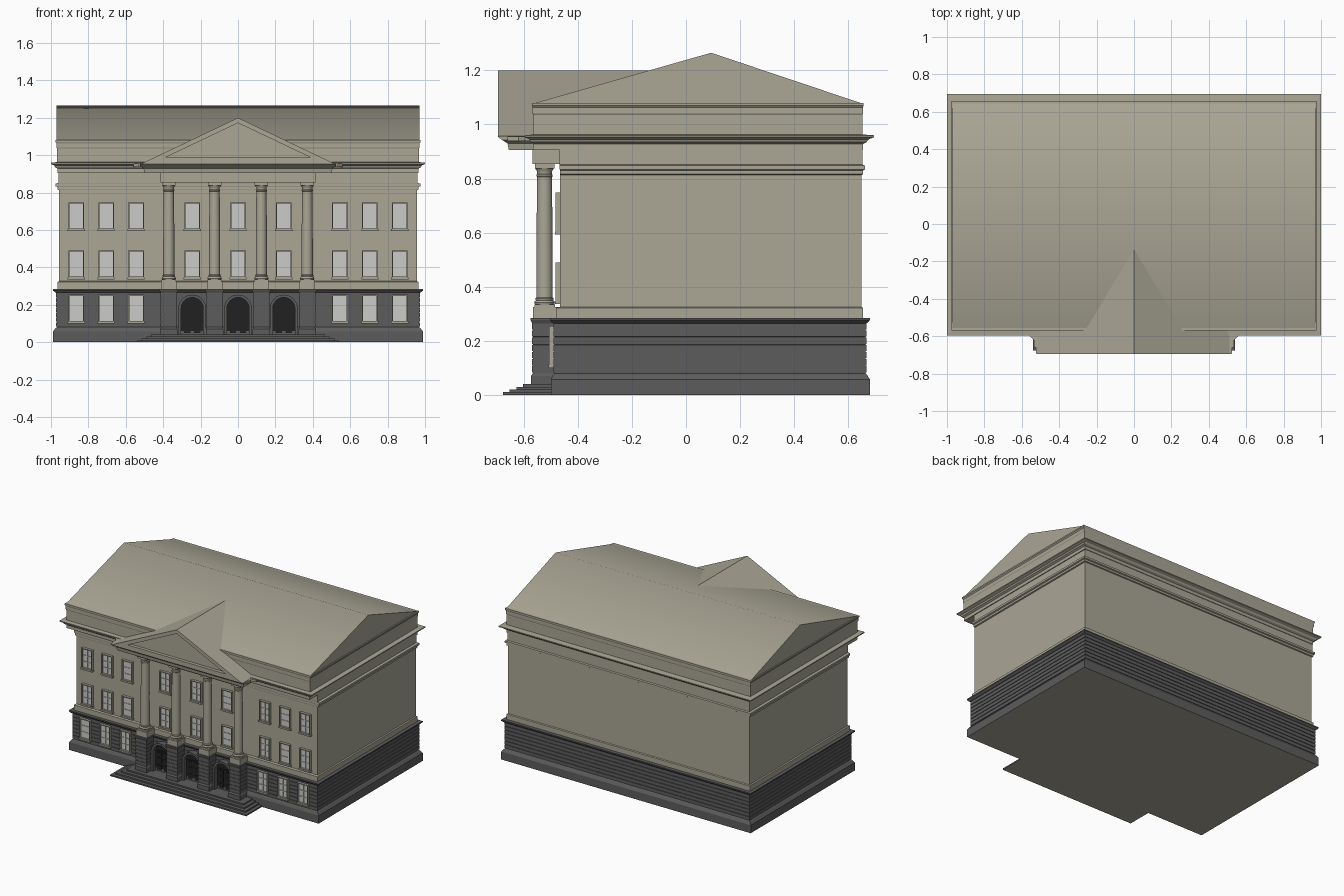
import bpy, bmesh, math

if "Cube" in bpy.data.objects:
    bpy.data.objects.remove(bpy.data.objects["Cube"])


def material(name, rgb):
    m = bpy.data.materials.new(name)
    m.diffuse_color = (*rgb, 1)
    m.use_nodes = True
    m.node_tree.nodes["Principled BSDF"].inputs["Base Color"].default_value = m.diffuse_color
    return m


STONE = material("warm_stone", (0.405, 0.385, 0.305))
DARK = material("dark_stone", (0.107, 0.107, 0.107))
GLASS = material("pale_glass", (0.60, 0.60, 0.58))
DOOR = material("black_door", (0.015, 0.015, 0.015))


# ---- helpers -------------------------------------------------------------
def loft(bm, rings, mat=0):
    """Skin a list of equal-length point loops and cap both ends."""
    loops = [[bm.verts.new(p) for p in r] for r in rings]
    n = len(loops[0])
    faces = [bm.faces.new(loops[0][::-1]), bm.faces.new(loops[-1])]
    for a, b in zip(loops, loops[1:]):
        for i in range(n):
            j = (i + 1) % n
            faces.append(bm.faces.new((a[i], a[j], b[j], b[i])))
    for f in faces:
        f.material_index = mat
    return faces


def tiers(bm, rows, mat=0):
    """Stacked rectangles centred on x: (half width, y front, y back, z)."""
    return loft(bm, [[(-w, a, z), (w, a, z), (w, b, z), (-w, b, z)] for w, a, b, z in rows], mat)


def box(bm, x0, x1, y0, y1, z0, z1, mat=0):
    return loft(bm, [[(x0, y0, z), (x1, y0, z), (x1, y1, z), (x0, y1, z)] for z in (z0, z1)], mat)


def prism(bm, pts, y0, y1, mat=0):
    loft(bm, [[(x, y, z) for x, z in pts] for y in (y0, y1)], mat)


def frame(bm, outer, inner, y0, y1, mat=0):
    """Closed border between two outlines, extruded along y."""
    loops = [[bm.verts.new((x, y, z)) for x, z in o]
             for o, y in ((outer, y0), (inner, y0), (inner, y1), (outer, y1))]
    n = len(outer)
    for k in range(4):
        a, b = loops[k], loops[(k + 1) % 4]
        for i in range(n):
            j = (i + 1) % n
            bm.faces.new((a[i], a[j], b[j], b[i])).material_index = mat


def rect(w, z0, z1):
    return [(-w, z0), (w, z0), (w, z1), (-w, z1)]


def arch(r, spring, foot, n=16):
    return [(r, foot)] + [(r * math.cos(math.pi * i / n), spring + r * math.sin(math.pi * i / n))
                          for i in range(n + 1)] + [(-r, foot)]


def finish(name, bm, *mats, smooth=False):
    bmesh.ops.recalc_face_normals(bm, faces=bm.faces)
    me = bpy.data.meshes.new(name)
    bm.to_mesh(me)
    bm.free()
    for m in mats:
        me.materials.append(m)
    ob = place(name, me)
    if smooth:
        bpy.context.view_layer.objects.active = ob
        ob.select_set(True)
        bpy.ops.object.shade_smooth_by_angle(angle=math.radians(35))
        ob.select_set(False)
    return ob


def place(name, mesh, loc=(0, 0, 0)):
    ob = bpy.data.objects.new(name, mesh)
    ob.location = loc
    bpy.context.collection.objects.link(ob)
    return ob


def grooves(z0, z1, n, w, a, b, d=0.004):
    """Rows of a rusticated wall: n flat courses parted by narrow slits."""
    rows, h = [], (z1 - z0) / n
    for i in range(n):
        z = z0 + i * h
        rows += [(w - d, a + d, b - d, z), (w - d, a + d, b - d, z + 0.003),
                 (w, a, b, z + 0.0032), (w, a, b, z + h - 0.0002)]
    return rows


# ---- dark rusticated ground floor, pale underside --------------------------
bm = bmesh.new()
faces = tiers(bm, [(0.99, -0.50, 0.68, 0), (0.99, -0.50, 0.68, 0.057), (0.975, -0.492, 0.669, 0.075)]
              + grooves(0.08, 0.265, 7, 0.972, -0.49, 0.667)
              + [(0.98, -0.496, 0.672, 0.268), (0.99, -0.503, 0.68, 0.277), (0.99, -0.503, 0.68, 0.285)])
faces[0].material_index = 1
finish("ground_floor", bm, DARK, STONE)

# entrance steps
bm = bmesh.new()
for i in range(4):
    faces = box(bm, -0.54 + 0.025 * i, 0.54 - 0.025 * i, -0.677 + 0.025 * i, -0.5,
                0.01 * i, 0.01 * (i + 1))
    if i == 0:
        faces[0].material_index = 1
finish("entrance_steps", bm, DARK, STONE)

# ---- upper storeys, frieze, cornice and attic -----------------------------
bm = bmesh.new()
tiers(bm, [(0.965, -0.48, 0.655, 0.285), (0.965, -0.48, 0.655, 0.322),
           (0.957, -0.465, 0.648, 0.326), (0.957, -0.465, 0.648, 0.813),
           (0.966, -0.466, 0.655, 0.816), (0.966, -0.466, 0.655, 0.83),
           (0.975, -0.467, 0.662, 0.834), (0.975, -0.467, 0.662, 0.848),
           (0.959, -0.468, 0.652, 0.852), (0.959, -0.468, 0.652, 0.905),
           (0.964, -0.565, 0.655, 0.906), (0.964, -0.565, 0.655, 0.928),
           (0.977, -0.575, 0.668, 0.935), (0.982, -0.58, 0.675, 0.945),
           (1.0, -0.595, 0.695, 0.953), (1.0, -0.595, 0.695, 0.96),
           (0.967, -0.565, 0.652, 0.963), (0.967, -0.565, 0.652, 1.035),
           (0.970, -0.567, 0.654, 1.04), (0.970, -0.567, 0.654, 1.062),
           (0.976, -0.570, 0.657, 1.07), (0.976, -0.570, 0.657, 1.08)])
finish("upper_walls_and_cornice", bm, STONE)

# main gable roof
bm = bmesh.new()
loft(bm, [[(x, -0.57, 1.076), (x, 0.656, 1.076), (x, 0.093, 1.265)] for x in (-0.97, 0.97)])
finish("main_roof", bm, STONE, smooth=True)

# ---- portico ---------------------------------------------------------------
COLUMN_X = (-0.37, -0.125, 0.125, 0.37)

# pier and pedestal
bm = bmesh.new()
rows = ([(0.047, -0.573, -0.48, 0.03), (0.047, -0.573, -0.48, 0.07)]
        + grooves(0.08, 0.265, 7, 0.044, -0.569, -0.48, 0.003)
        + [(0.05, -0.575, -0.48, 0.277), (0.05, -0.575, -0.48, 0.285)])
tiers(bm, rows)
tiers(bm, [(0.042, -0.565, -0.47, 0.285), (0.042, -0.565, -0.47, 0.325)], 1)
pier = finish("pier", bm, DARK, STONE)
pier.location.x = COLUMN_X[0]

# turned column with square plinth and abacus
profile = [(0.036, 0.335), (0.038, 0.341), (0.036, 0.347), (0.032, 0.350), (0.034, 0.356),
           (0.030, 0.361), (0.030, 0.50), (0.029, 0.66), (0.027, 0.805), (0.030, 0.808),
           (0.030, 0.813), (0.027, 0.816), (0.027, 0.826), (0.035, 0.838)]
bm = bmesh.new()
loft(bm, [[(r * math.cos(math.tau * k / 28), -0.523 + r * math.sin(math.tau * k / 28), z)
           for k in range(28)] for r, z in profile])
box(bm, -0.038, 0.038, -0.561, -0.485, 0.325, 0.335)
box(bm, -0.036, 0.036, -0.559, -0.487, 0.838, 0.855)
column = finish("column", bm, STONE, smooth=True)
column.location.x = COLUMN_X[0]
for x in COLUMN_X[1:]:
    place("pier", pier.data, (x, 0, 0))
    place("column", column.data, (x, 0, 0))

# beam over the columns and pediment cornice, flared where it meets the eaves
bm = bmesh.new()
box(bm, -0.415, 0.415, -0.568, -0.46, 0.853, 0.908)
tiers(bm, [(0.50, -0.655, -0.5, 0.905), (0.505, -0.66, -0.5, 0.93), (0.525, -0.68, -0.5, 0.943),
           (0.525, -0.693, -0.5, 0.952), (0.525, -0.693, -0.5, 0.958)])
loft(bm, [[(-0.535, -0.66, z), (0.535, -0.66, z), (0.535, -0.62, z), (0.56, -0.595, z),
           (0.56, -0.56, z), (-0.56, -0.56, z), (-0.56, -0.595, z), (-0.535, -0.62, z)]
          for z in (0.938, 0.956)])
finish("portico_beam", bm, STONE)

# pediment with sunken triangle, roof running back into the main roof
outer = [(-0.52, 0.953), (0.52, 0.953), (0, 1.2)]
inner = [(-0.39, 0.987), (0.39, 0.987), (0, 1.172)]
bm = bmesh.new()
prism(bm, outer, -0.672, -0.14)
frame(bm, outer, inner, -0.695, -0.672)
finish("pediment", bm, STONE)

# ---- windows ----------------------------------------------------------------
bm = bmesh.new()
frame(bm, rect(0.042, 0, 0.148), rect(0.036, 0.008, 0.142), -0.018, 0.004)
box(bm, -0.046, 0.046, -0.02, 0.004, -0.006, 0.004)
box(bm, -0.037, 0.037, -0.004, 0.003, 0.006, 0.143, 1)
box(bm, -0.002, 0.002, -0.008, 0, 0.01, 0.14, 1)
for z in (0.05, 0.095):
    box(bm, -0.036, 0.036, -0.008, 0, z - 0.002, z + 0.002, 1)
window = finish("window", bm, STONE, GLASS)
window.location = (0, -0.465, 0.6)
WING_X = [s * x for s in (-1, 1) for x in (0.545, 0.705, 0.865)]
for x in WING_X + [-0.245, 0, 0.245]:
    for z in (0.6, 0.342):
        if (x, z) != (0, 0.6):
            place("window", window.data, (x, -0.465, z))
for x in WING_X:
    place("ground_floor_window", window.data, (x, -0.489, 0.106))

# ---- arched doors -------------------------------------------------------------
bm = bmesh.new()
frame(bm, arch(0.074, 0.18, 0.035), arch(0.059, 0.18, 0.035), -0.53, -0.485)
prism(bm, arch(0.061, 0.18, 0.035), -0.499, -0.492, 1)
for s in (-1, 1):
    for z0, z1 in ((0.05, 0.085), (0.095, 0.135), (0.145, 0.175)):
        box(bm, s * 0.027 - 0.017, s * 0.027 + 0.017, -0.504, -0.497, z0, z1, 1)
box(bm, -0.058, 0.058, -0.506, -0.497, 0.18, 0.188, 1)
door = finish("arched_door", bm, DARK, DOOR)
for x in (-0.245, 0.245):
    place("arched_door", door.data, (x, 0, 0))
